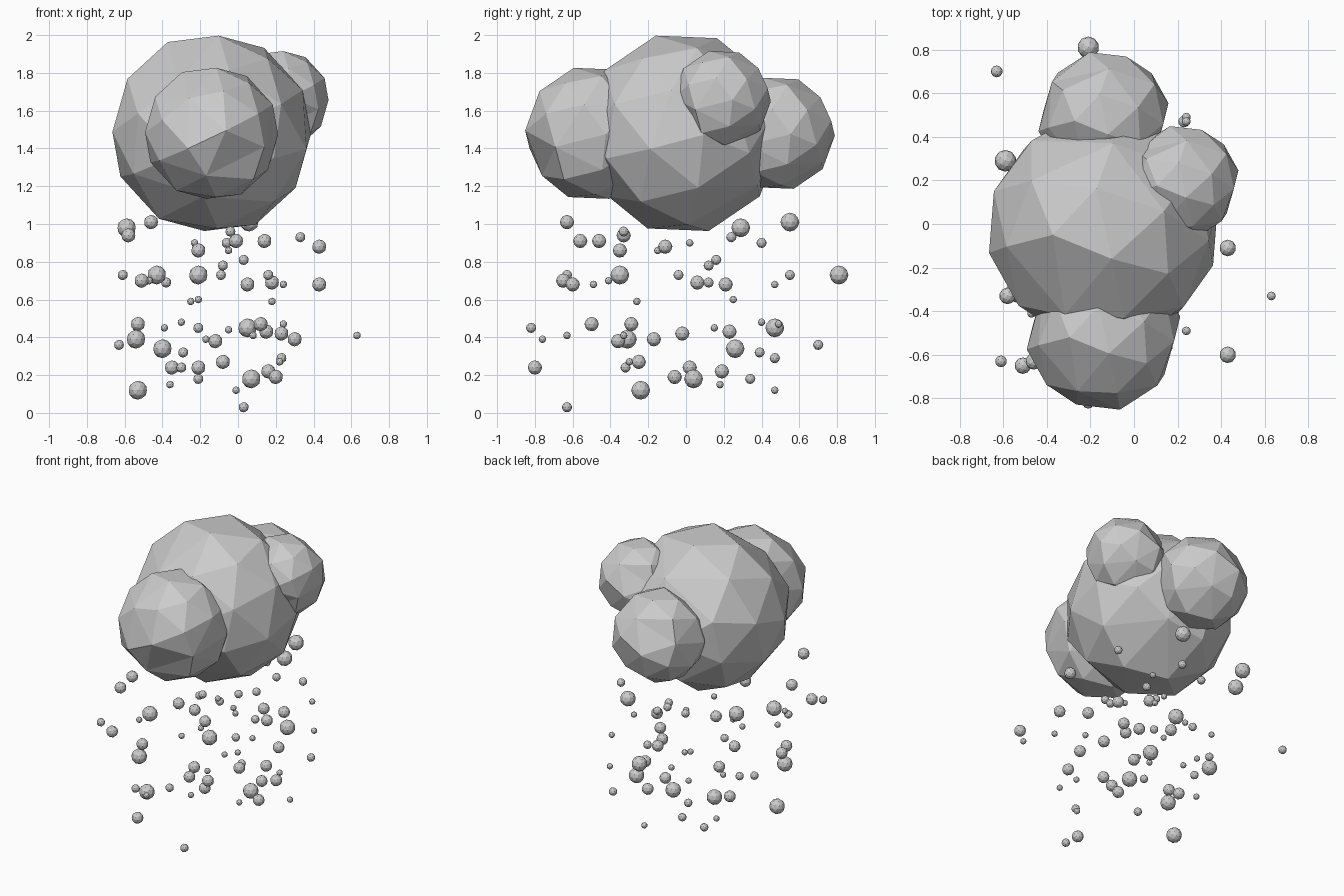
import bpy
import bmesh
from mathutils import Matrix, Vector

default_cube = bpy.data.objects.get("Cube")
if default_cube:
    bpy.data.objects.remove(default_cube, do_unlink=True)

# Single flat grey for the cloud and its rain
grey = bpy.data.materials.new("cloud_grey")
grey.use_nodes = True
colour = (0.6, 0.6, 0.6, 1)
grey.diffuse_color = colour
shader = next(n for n in grey.node_tree.nodes if n.type == "BSDF_PRINCIPLED")
shader.inputs["Base Color"].default_value = colour


def frame(first, second):
    """Orthonormal axes built from two roughly perpendicular directions."""
    first = Vector(first).normalized()
    second = Vector(second)
    second = (second - first * second.dot(first)).normalized()
    return Matrix((first, second, first.cross(second))).transposed()


def nearest_vertex(bm, point):
    return min(bm.verts, key=lambda v: (v.co - point).length)


def ball_mesh(name, collapsed_edges=()):
    """Unit faceted ball; listed edges and their opposites are collapsed."""
    bm = bmesh.new()
    bmesh.ops.create_icosphere(bm, subdivisions=2, radius=1)
    for ends in collapsed_edges:
        for side in (1, -1):
            pair = [nearest_vertex(bm, Vector(end) * side) for end in ends]
            middle = (pair[0].co + pair[1].co) / 2
            bmesh.ops.pointmerge(bm, verts=pair, merge_co=middle)
    mesh = bpy.data.meshes.new(name)
    bm.to_mesh(mesh)
    bm.free()
    mesh.materials.append(grey)
    return mesh


def add_ball(name, mesh, centre, radius, rotation=None):
    ball = bpy.data.objects.new(name, mesh)
    bpy.context.collection.objects.link(ball)
    turn = rotation.to_4x4() if rotation else Matrix.Identity(4)
    ball.matrix_world = (Matrix.Translation(Vector(centre)) @ turn
                         @ Matrix.Scale(radius, 4))


# Cloud: four overlapping coarse lumps, all tilted the same way
tilt = (frame((0.07, -0.26, 0.96), (-0.93, 0.32, 0.13))
        @ frame((0.526, 0, 0.851), (-0.851, 0, 0.526)).transposed())
upper_edge = ((0.28, -0.85, 0.45), (0.16, -0.5, 0.85))
lower_edge = ((-0.28, -0.85, -0.45), (0.26, -0.81, -0.53))
side_edge = ((-0.85, 0, 0.53), (-0.72, 0.53, 0.45))
body_mesh = ball_mesh("cloud_body", (upper_edge, lower_edge))
lump_mesh = ball_mesh("cloud_lump", (upper_edge, lower_edge, side_edge))
add_ball("cloud_body", body_mesh, (-0.14, -0.02, 1.48), 0.537, tilt)
add_ball("cloud_front_lump", lump_mesh, (-0.14, -0.5, 1.48), 0.36, tilt)
add_ball("cloud_back_lump", lump_mesh, (-0.14, 0.49, 1.48), 0.305, tilt)
add_ball("cloud_side_lump", lump_mesh, (0.22, 0.19, 1.66), 0.265, tilt)

# Raindrops: centres in hundredths of a unit, grouped by size
large_drops = [
    (-59, 29, 98), (6, 55, 101), (-43, -35, 73), (-21, 81, 73),
    (-54, -31, 39), (-40, 26, 34), (5, 47, 45), (-53, -24, 12), (7, 4, 18),
]
medium_drops = [
    (-58, -33, 94), (14, -56, 91), (-1, -46, 91), (-21, -35, 86),
    (43, -11, 88), (-51, -65, 70), (18, 6, 69), (5, 21, 68),
    (43, -60, 68), (-53, -29, 47), (-12, -36, 38), (12, -50, 47),
    (23, -2, 42), (30, -17, 39), (-35, 2, 24), (-8, -25, 27),
    (16, 19, 22), (20, -6, 19), (-21, -80, 24), (15, 23, 43), (-46, -63, 101),
]
small_drops = [
    (33, 24, 93), (-4, -33, 96), (-6, 40, 90), (3, 16, 81),
    (-8, 12, 78), (-61, -63, 73), (-38, 12, 69), (-9, 55, 73),
    (16, -4, 73), (-63, 70, 36), (-21, -82, 45), (-29, 39, 32),
    (-21, 34, 18), (23, 47, 29), (-30, -32, 24), (3, -63, 3),
]
tiny_drops = [
    (-23, 2, 90), (-5, -15, 86), (-47, -41, 70), (24, -49, 68),
    (24, 47, 68), (24, 49, 47), (-21, 25, 60), (-25, -26, 59),
    (18, -26, 59), (-39, 15, 45), (-30, 40, 48), (-17, -76, 39),
    (-5, 23, 44), (8, -63, 41), (63, -33, 41), (22, -30, 27),
    (-36, 18, 15), (-1, 47, 12),
]
drop_mesh = ball_mesh("raindrop")
sizes = [
    ("large_raindrop", large_drops, 0.05),
    ("medium_raindrop", medium_drops, 0.038),
    ("small_raindrop", small_drops, 0.027),
    ("tiny_raindrop", tiny_drops, 0.02),
]
for name, centres, radius in sizes:
    for centre in centres:
        add_ball(name, drop_mesh, Vector(centre) / 100, radius)
